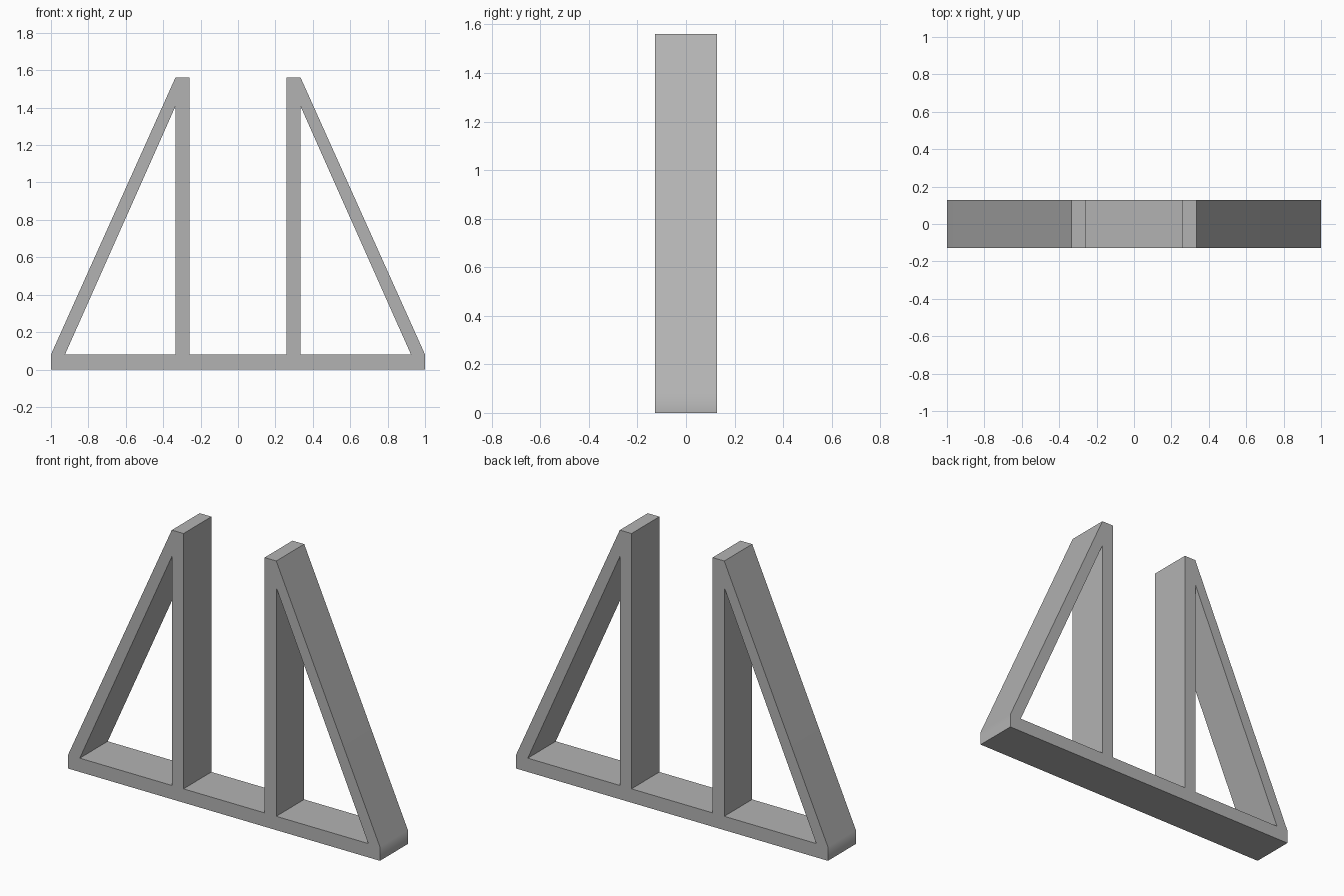
import bpy
import bmesh
import math

if "Cube" in bpy.data.objects:
    bpy.data.objects.remove(bpy.data.objects["Cube"], do_unlink=True)

DEPTH = 0.256
BASE = 0.08     # thickness of the base bar
TOP = 1.56      # height of the posts
IN, OUT = 0.26, 0.335   # inner and outer sides of a post

grey = bpy.data.materials.new("plain grey")
grey.use_nodes = True
colour = (0.45, 0.45, 0.45, 1)
grey.diffuse_color = colour
grey.node_tree.nodes["Principled BSDF"].inputs["Base Color"].default_value = colour

# One half of the frame as front panels that share their corners
half = [
    [(IN, 0), (OUT, 0), (OUT, BASE), (IN, BASE)],                     # base under post
    [(OUT, 0), (1, 0), (1, BASE), (0.925, BASE), (OUT, BASE)],        # outer base
    [(IN, BASE), (OUT, BASE), (OUT, 1.406), (OUT, TOP), (IN, TOP)],   # upright post
    [(0.925, BASE), (1, BASE), (OUT, TOP), (OUT, 1.406)],             # sloping strut
]
panels = [[(-IN, 0), (IN, 0), (IN, BASE), (-IN, BASE)]]               # middle base
for p in half:
    panels += [p, [(-x, z) for x, z in reversed(p)]]

# Weld the panels and extrude them to the full depth
bm = bmesh.new()
for p in panels:
    bm.faces.new([bm.verts.new((x, -DEPTH / 2, z)) for x, z in p])
bmesh.ops.remove_doubles(bm, verts=bm.verts[:], dist=0.0001)
result = bmesh.ops.extrude_face_region(bm, geom=bm.faces[:], use_keep_orig=True)
moved = [g for g in result["geom"] if isinstance(g, bmesh.types.BMVert)]
bmesh.ops.translate(bm, verts=moved, vec=(0, DEPTH, 0))
bmesh.ops.recalc_face_normals(bm, faces=bm.faces[:])

mesh = bpy.data.meshes.new("braced_frame")
bm.to_mesh(mesh)
bm.free()
mesh.materials.append(grey)
frame = bpy.data.objects.new("braced_frame", mesh)
bpy.context.collection.objects.link(frame)

# Soft join where each strut meets the end of the base
bpy.context.view_layer.objects.active = frame
frame.select_set(True)
bpy.ops.object.shade_smooth_by_angle(angle=math.radians(30))
weighted = frame.modifiers.new("weighted_normals", "WEIGHTED_NORMAL")
weighted.keep_sharp = True
